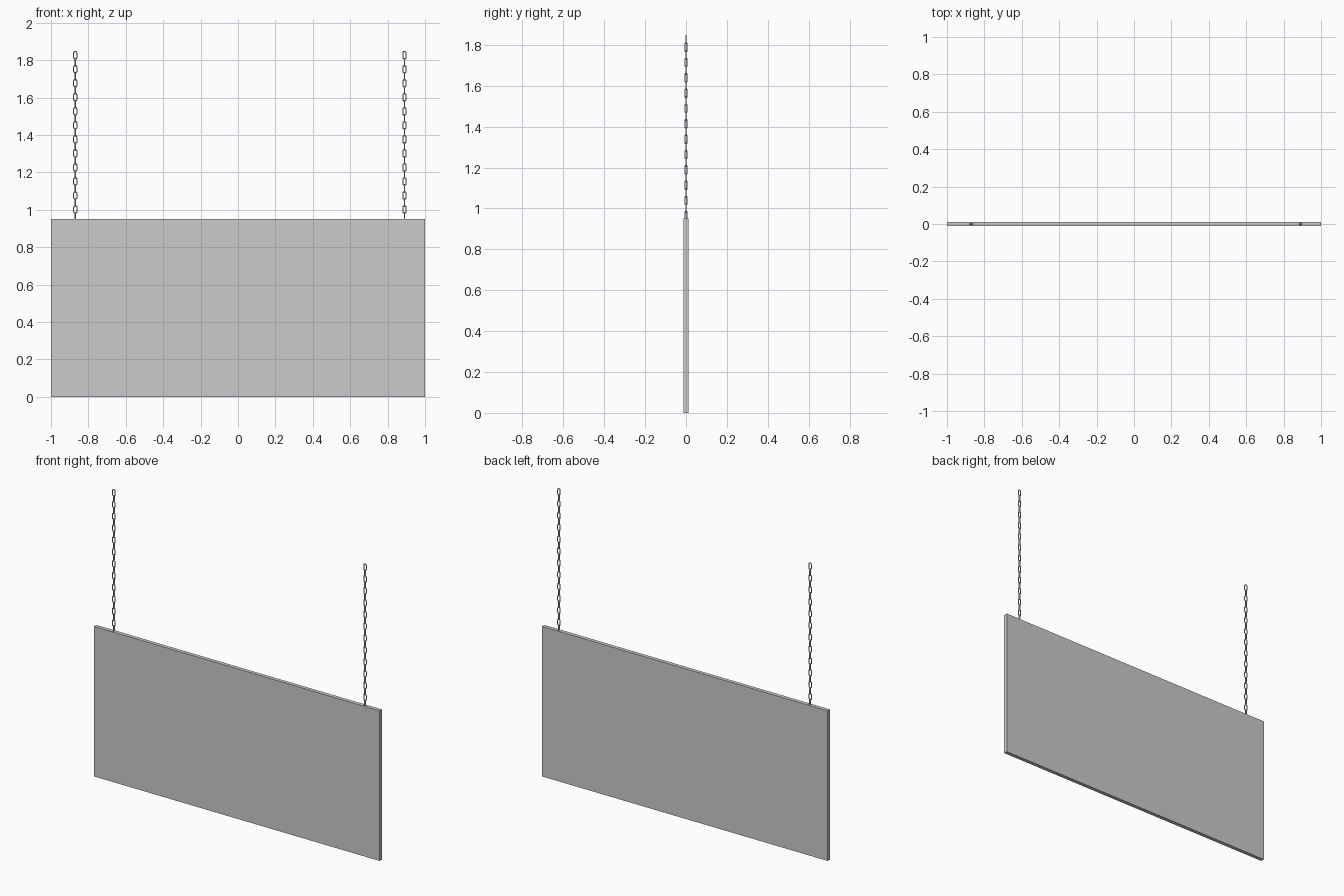
import bpy, bmesh, math
from mathutils import Matrix, Vector

if "Cube" in bpy.data.objects:
    bpy.data.objects.remove(bpy.data.objects["Cube"])

PITCH = 0.0375
TOP_LINK_Z = 1.8265


def board():
    bm = bmesh.new()
    bmesh.ops.create_cube(bm, size=1, matrix=Matrix.Translation((0, 0, 0.475))
                          @ Matrix.Diagonal((2, 0.024, 0.95, 1)))
    me = bpy.data.meshes.new("sign_board")
    bm.to_mesh(me)
    bm.free()
    bpy.context.collection.objects.link(bpy.data.objects.new("sign_board", me))


# One oval link: a round wire swept around a stadium outline
def add_link(bm, centre, edge_on, wire=0.003, arc=6, sides=8):
    half_w = 0.0045 if edge_on else 0.0085
    straight = 0.0235 - wire - half_w
    rings = []
    for end in (1, -1):
        for i in range(arc + 1):
            a = math.pi * i / arc + (0 if end == 1 else math.pi)
            out = Vector((math.cos(a), 0, math.sin(a)))
            mid = out * half_w + Vector((0, 0, end * straight))
            ring = []
            for j in range(sides):
                t = 2 * math.pi * j / sides
                p = mid + out * wire * math.cos(t) + Vector((0, wire * math.sin(t), 0))
                if edge_on:
                    p = Vector((-p.y, p.x, p.z))
                ring.append(bm.verts.new(p + centre))
            rings.append(ring)
    for i, ring in enumerate(rings):
        nxt = rings[(i + 1) % len(rings)]
        for j in range(sides):
            k = (j + 1) % sides
            bm.faces.new((ring[j], ring[k], nxt[k], nxt[j]))


# Chain of links that alternate between face-on and edge-on
def chain(name, x):
    bm = bmesh.new()
    for n in range(24):
        add_link(bm, Vector((x, 0, TOP_LINK_Z - n * PITCH)), n % 2 == 1)
    bmesh.ops.recalc_face_normals(bm, faces=bm.faces)
    for f in bm.faces:
        f.smooth = True
    me = bpy.data.meshes.new(name)
    bm.to_mesh(me)
    bm.free()
    bpy.context.collection.objects.link(bpy.data.objects.new(name, me))


board()
chain("left_chain", -0.87)
chain("right_chain", 0.89)
